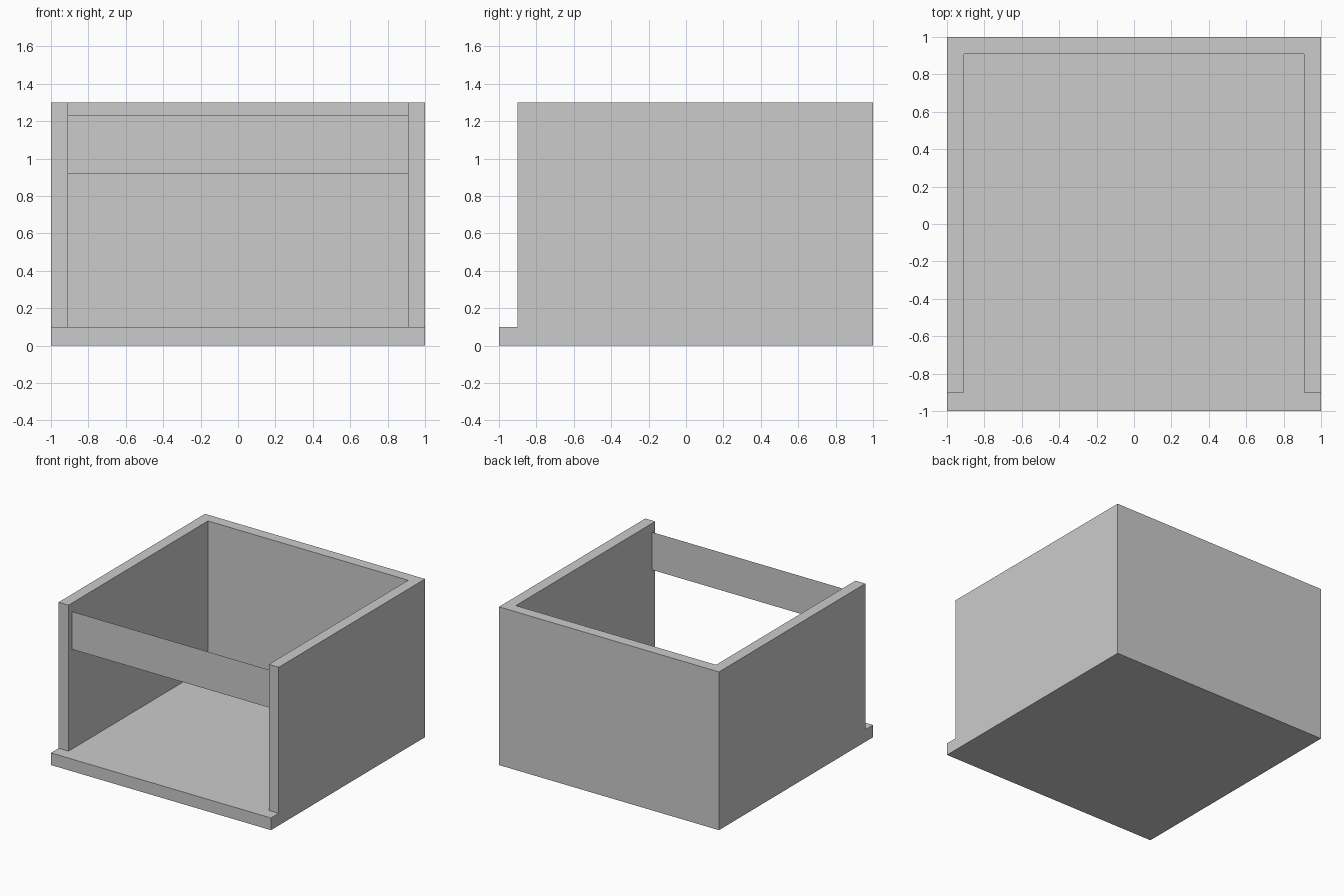
import bpy, bmesh

if "Cube" in bpy.data.objects:
    bpy.data.objects.remove(bpy.data.objects["Cube"])


def mesh_object(name, bm):
    mesh = bpy.data.meshes.new(name)
    bm.to_mesh(mesh)
    bm.free()
    obj = bpy.data.objects.new(name, mesh)
    bpy.context.collection.objects.link(obj)
    return obj


def extruded(name, outline, z0, z1):
    """Extrude a flat xy outline from z0 to z1."""
    bm = bmesh.new()
    face = bm.faces.new([bm.verts.new((x, y, z0)) for x, y in outline])
    top = bmesh.ops.extrude_face_region(bm, geom=[face])["geom"]
    for v in top:
        if isinstance(v, bmesh.types.BMVert):
            v.co.z = z1
    bmesh.ops.recalc_face_normals(bm, faces=bm.faces)
    return mesh_object(name, bm)


W = 0.91        # inner face of the walls
FRONT = -0.90   # front ends of the side walls

# Floor slab, projecting past the walls at the front
extruded("base_slab", [(-1, -1), (1, -1), (1, 1), (-1, 1)], 0, 0.10)

# U-shaped wall: two sides and the back
half = [(1, 1), (1, FRONT), (W, FRONT), (W, W)]
extruded("walls", half + [(-x, y) for x, y in reversed(half)], 0.10, 1.30)

# Thin strip across the open front
bm = bmesh.new()
y = -0.855
bm.faces.new([bm.verts.new(p) for p in
              [(-W, y, 0.92), (W, y, 0.92), (W, y, 1.23), (-W, y, 1.23)]])
mesh_object("front_strip", bm)
